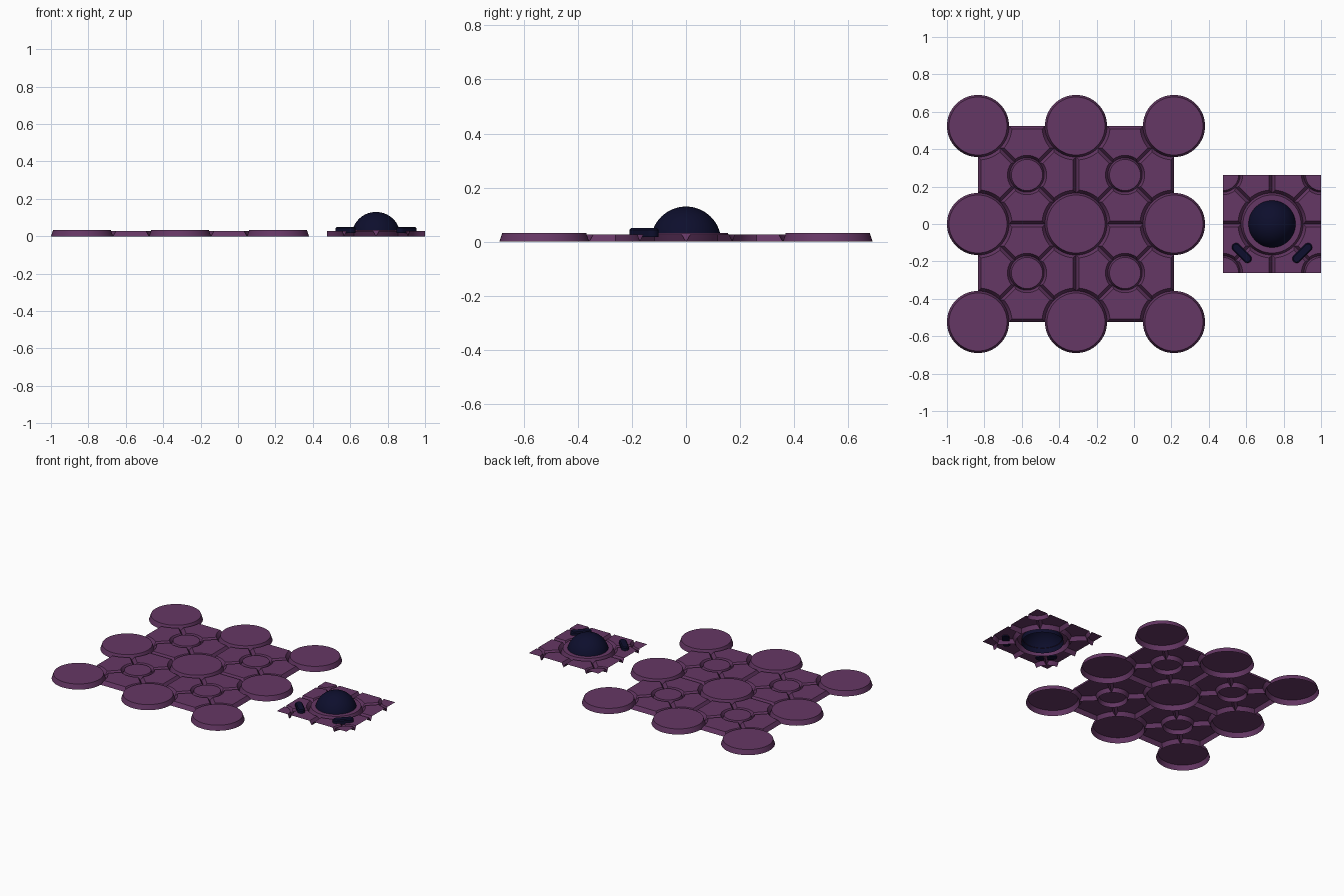
import bpy, bmesh, math

if "Cube" in bpy.data.objects:
    bpy.data.objects.remove(bpy.data.objects["Cube"])

H = 0.262                      # half of the lattice pitch
FLAT, TOP = 0.027, 0.033       # sheet height, disc height
DISC, RING, W = 0.166, 0.092, 0.016   # groove bottoms and groove half width
BOARD_X, TILE_X = -0.31, 0.738
N = 8                          # arc steps per 45 degrees


def material(name, rgb):
    m = bpy.data.materials.new(name)
    m.diffuse_color = (*rgb, 1)
    m.use_nodes = True
    m.node_tree.nodes["Principled BSDF"].inputs["Base Color"].default_value = m.diffuse_color
    return m


PURPLE = material("plum purple", (0.13, 0.038, 0.128))
NAVY = material("dark navy", (0.004, 0.0045, 0.026))


def finish(bm, name, mat, smooth=True, up=False):
    bmesh.ops.remove_doubles(bm, verts=bm.verts, dist=1e-5)
    if up:                     # open sheets always face upward
        bm.normal_update()
        for f in bm.faces:
            if f.normal.z < 0:
                f.normal_flip()
    else:
        bmesh.ops.recalc_face_normals(bm, faces=bm.faces)
    me = bpy.data.meshes.new(name)
    bm.to_mesh(me)
    bm.free()
    me.materials.append(mat)
    ob = bpy.data.objects.new(name, me)
    bpy.context.collection.objects.link(ob)
    if smooth:
        bpy.ops.object.select_all(action='DESELECT')
        ob.select_set(True)
        bpy.context.view_layer.objects.active = ob
        bpy.ops.object.shade_smooth_by_angle(angle=math.radians(30))
    return ob


def arc(cx, cy, r, a0, a1):
    return [(cx + r * math.cos(a0 + (a1 - a0) * i / N),
             cy + r * math.sin(a0 + (a1 - a0) * i / N)) for i in range(N + 1)]


def outline(w, rd, rr):
    """Panel edge in one eighth of a cell, kept w away from the grooves."""
    q = math.pi / 4
    d, e = math.asin(w / rd), math.asin(w / rr)
    return (arc(0, 0, rd, d, q - d)
            + arc(H, H, rr, 5 * q + e, 6 * q) + [(H, w)])


def octant(bm, place):
    """Flat panel, V groove slopes and a slice of the small round stud."""
    def face(pts):
        bm.faces.new([bm.verts.new(place(*p)) for p in pts])
    hi = [(x, y, FLAT) for x, y in outline(W, DISC + W, RING + 0.013)]
    lo = [(x, y, 0) for x, y in outline(0, DISC, RING)]
    face(hi)
    n = len(hi)
    for i in range(n):
        if i != n - 2:         # the cell border stays open
            j = (i + 1) % n
            face([hi[i], hi[j], lo[j], lo[i]])
    a = arc(H, H, RING, 1.25 * math.pi, 1.5 * math.pi)
    b = arc(H, H, RING - 0.009, 1.25 * math.pi, 1.5 * math.pi)
    for i in range(N):
        face([(*a[i], 0), (*a[i + 1], 0), (*b[i + 1], FLAT), (*b[i], FLAT)])
        face([(*b[i], FLAT), (*b[i + 1], FLAT), (H, H, FLAT)])


def sheet(name, centres, inside):
    bm = bmesh.new()
    for cx, cy in centres:
        for sx in (-1, 1):
            for sy in (-1, 1):
                if not inside(cx + sx * H / 2, cy + sy * H / 2):
                    continue
                octant(bm, lambda x, y, z: (cx + sx * x, cy + sy * y, z))
                octant(bm, lambda x, y, z: (cx + sx * y, cy + sy * x, z))
    return finish(bm, name, PURPLE, up=True)


def lathe(name, x, y, profile, mat, seg=64):
    """Revolve (radius, height) points; radius 0 closes the middle."""
    bm = bmesh.new()
    rows = [[bm.verts.new((x + r * math.cos(math.tau * i / seg),
                           y + r * math.sin(math.tau * i / seg), z))
             for i in range(seg)] for r, z in profile if r > 0]
    for a, b in zip(rows, rows[1:]):
        for i in range(seg):
            j = (i + 1) % seg
            bm.faces.new((a[i], a[j], b[j], b[i]))
    if profile[-1][0] == 0:
        c = bm.verts.new((x, y, profile[-1][1]))
        for i in range(seg):
            bm.faces.new((rows[-1][i], rows[-1][(i + 1) % seg], c))
    return finish(bm, name, mat, up=True)


# Large board: grooved sheet with nine round caps
centres = [(BOARD_X + i * 2 * H, j * 2 * H) for i in (-1, 0, 1) for j in (-1, 0, 1)]
sheet("board_sheet", centres,
      lambda x, y: abs(x - BOARD_X) < 2 * H and abs(y) < 2 * H)
for x, y in centres:
    lathe("board_cap", x, y, [(DISC, 0), (DISC - 0.011, TOP), (0, TOP)], PURPLE)

# Small tile: one cell of the same pattern with a collar and a dome
sheet("tile_sheet", [(TILE_X, 0)], lambda x, y: True)
lathe("tile_collar", TILE_X, 0,
      [(DISC, 0), (DISC - 0.011, TOP), (0.122, TOP)], PURPLE)
R = 0.13
lathe("dome", TILE_X, 0,
      [(R * math.cos(i * math.pi / 32), R * math.sin(i * math.pi / 32))
       for i in range(16)] + [(0, R)], NAVY)


# Two rounded bars across the front diagonals of the tile
def bar(side):
    bm = bmesh.new()
    rows = []
    for r, z in ((0.023, 0.018), (0.023, 0.044), (0.017, 0.05)):
        row = []
        for end in (1, -1):
            for i in range(9):
                t = math.pi * i / 8 - math.pi / 2
                u = end * (0.043 + r * math.cos(t))
                v = end * r * math.sin(t)
                k = math.sqrt(0.5)
                row.append(bm.verts.new((TILE_X + side * (0.162 + k * (u - v)),
                                         -0.155 + k * (u + v), z)))
        rows.append(row)
    for a, b in zip(rows, rows[1:]):
        for i in range(18):
            j = (i + 1) % 18
            bm.faces.new((a[i], a[j], b[j], b[i]))
    bm.faces.new(rows[0])
    bm.faces.new(rows[-1])
    finish(bm, "front_bar", NAVY)


for side in (-1, 1):
    bar(side)
